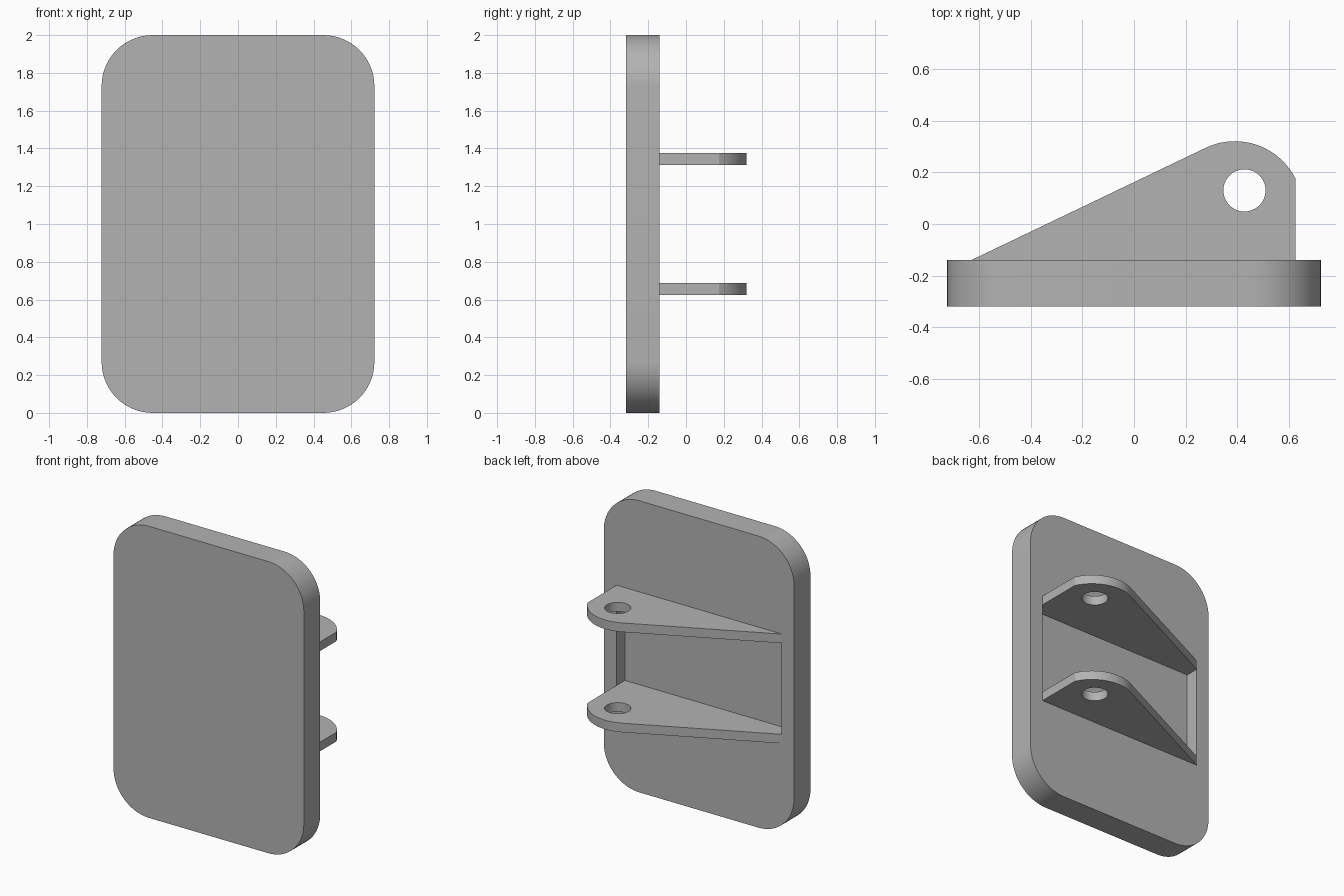
import bpy, bmesh, math
from mathutils import Matrix

if "Cube" in bpy.data.objects:
    bpy.data.objects.remove(bpy.data.objects["Cube"], do_unlink=True)

GREY = (0.45, 0.45, 0.45, 1)
grey = bpy.data.materials.new("plain grey")
grey.use_nodes = True
grey.diffuse_color = GREY
grey.node_tree.nodes["Principled BSDF"].inputs["Base Color"].default_value = GREY

FRONT, BACK, FLOOR = -0.318, -0.14, -0.23   # plate front, plate back, recess floor
THICK = 0.0625                              # lug thickness
LUG_Z = (0.625, 1.3125)                     # underside of each lug
EDGE = 0.625                                # half width of lugs and recess


def arc(cx, cy, r, start, end, steps):
    angles = [math.radians(start + (end - start) * i / steps) for i in range(steps + 1)]
    return [(cx + r * math.cos(a), cy + r * math.sin(a)) for a in angles]


def prism(name, outline, depth, matrix):
    """Extrude a flat outline along its own z, then place it."""
    bm = bmesh.new()
    face = bm.faces.new([bm.verts.new((x, y, 0)) for x, y in outline])
    new = bmesh.ops.extrude_face_region(bm, geom=[face])["geom"]
    bmesh.ops.translate(bm, vec=(0, 0, depth),
                        verts=[v for v in new if isinstance(v, bmesh.types.BMVert)])
    bmesh.ops.transform(bm, matrix=matrix, verts=bm.verts)
    bmesh.ops.recalc_face_normals(bm, faces=bm.faces)
    mesh = bpy.data.meshes.new(name)
    bm.to_mesh(mesh)
    bm.free()
    mesh.materials.append(grey)
    obj = bpy.data.objects.new(name, mesh)
    bpy.context.collection.objects.link(obj)
    return obj


def select(obj):
    bpy.ops.object.select_all(action="DESELECT")
    obj.select_set(True)
    bpy.context.view_layer.objects.active = obj


def cut(obj, cutter):
    mod = obj.modifiers.new("cut", "BOOLEAN")
    mod.operation, mod.solver, mod.object = "DIFFERENCE", "EXACT", cutter
    select(obj)
    bpy.ops.object.modifier_apply(modifier=mod.name)
    bpy.data.objects.remove(cutter, do_unlink=True)


def smooth(obj):
    select(obj)
    bpy.ops.object.shade_smooth_by_angle(angle=math.radians(25))


# Upright plate with rounded corners
HALF_W, R = 0.722, 0.27
corners = [(HALF_W - R, 2 - R), (R - HALF_W, 2 - R), (R - HALF_W, R), (HALF_W - R, R)]
outline = []
for i, (cx, cz) in enumerate(corners):
    outline += arc(cx, cz, R, 90 * i, 90 * i + 90, 16)
upright = Matrix.Translation((0, BACK, 0)) @ Matrix.Rotation(math.pi / 2, 4, "X")
plate = prism("back_plate", outline, BACK - FRONT, upright)

# Shallow recess between the lugs
low, high = LUG_Z[0] + THICK, LUG_Z[1]
box = [(-EDGE, low), (EDGE, low), (EDGE, high), (-EDGE, high)]
lift = Matrix.Translation((0, 0.1, 0)) @ upright
cut(plate, prism("recess_cutter", box, BACK - FLOOR + 0.1, lift))
smooth(plate)

# Two tapered lugs, each with a pin hole
profile = [(-0.63, BACK), (EDGE, BACK)] + arc(0.39, 0.058, 0.262, 26.3, 115.7, 20)
pin_hole = arc(0.427, 0.13, 0.0815, 0, 352.5, 47)
for name, z in zip(("lower_lug", "upper_lug"), LUG_Z):
    lug = prism(name, profile, THICK, Matrix.Translation((0, 0, z)))
    cut(lug, prism("hole_cutter", pin_hole, 0.2, Matrix.Translation((0, 0, z - 0.07))))
    smooth(lug)
